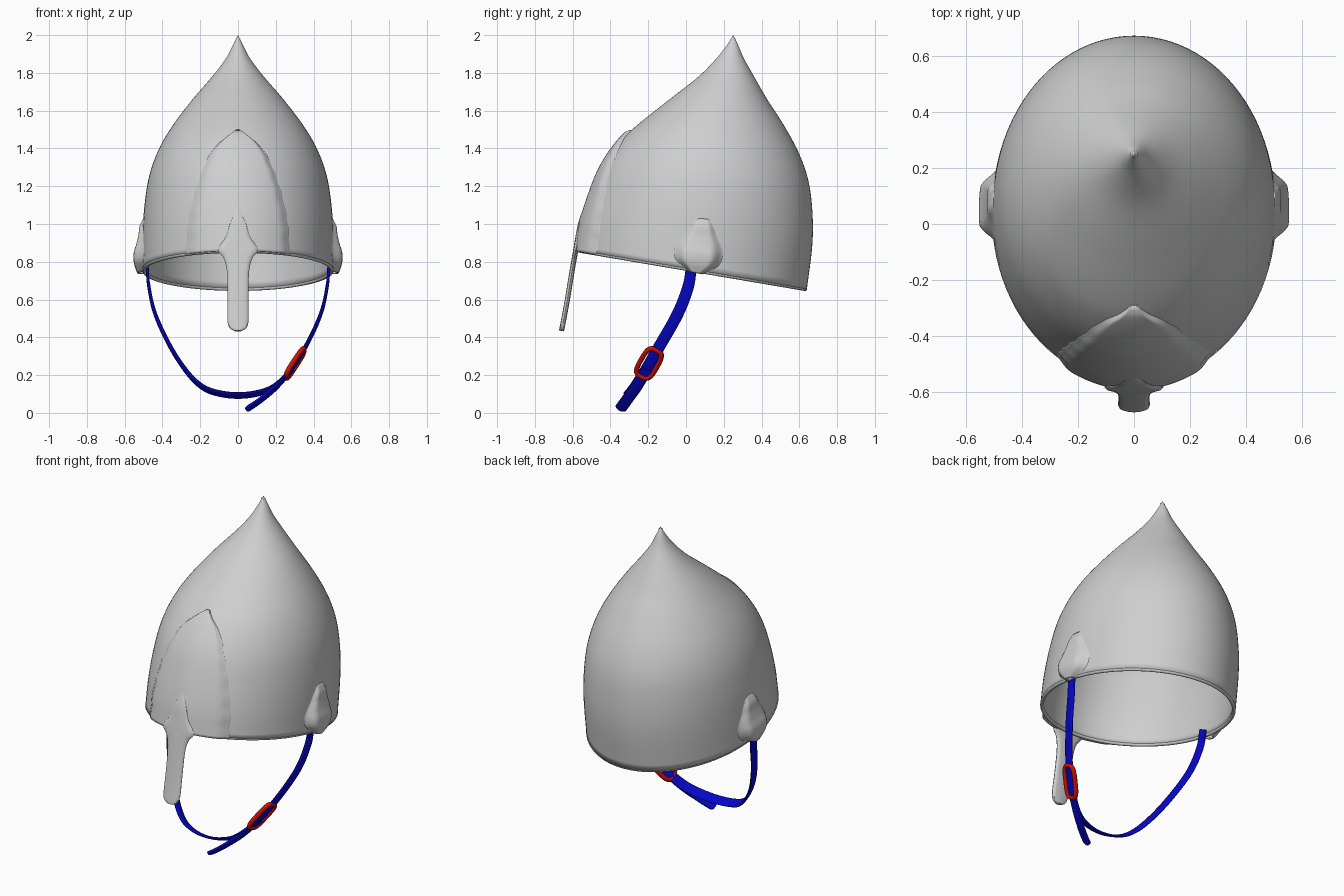
import bpy, bmesh, math
from mathutils import Vector

if "Cube" in bpy.data.objects:
    bpy.data.objects.remove(bpy.data.objects["Cube"])


def material(name, rgb):
    m = bpy.data.materials.new(name)
    m.use_nodes = True
    m.diffuse_color = (*rgb, 1)
    m.node_tree.nodes["Principled BSDF"].inputs["Base Color"].default_value = (*rgb, 1)
    return m


STEEL = material("steel grey", (0.62, 0.62, 0.62))
BLUE = material("strap blue", (0.002, 0.002, 0.6))
RED = material("buckle red", (0.62, 0.005, 0.002))


def spline(keys, t):
    """Smooth curve through equally spaced keys."""
    k = [Vector(p) for p in keys]
    k = [2 * k[0] - k[1]] + k + [2 * k[-1] - k[-2]]
    i = min(max(int(math.floor(t)), 0), len(keys) - 2)
    f = t - i
    a, b, c, d = k[i:i + 4]
    return b + 0.5 * f * (c - a + f * (2 * a - 5 * b + 4 * c - d + f * (3 * (b - c) + d - a)))


def resample(keys, steps):
    n = (len(keys) - 1) * steps
    return [spline(keys, i / steps) for i in range(n + 1)]


def ramp(x):
    x = min(max(x, 0), 1)
    return x * x * (3 - 2 * x)


def grid_object(name, rows, mat, closed=False, caps=False, thickness=0, angle=50):
    """Skin rows of points into a smooth surface."""
    bm = bmesh.new()
    vs = [[bm.verts.new(p) for p in row] for row in rows]
    n = len(rows[0])
    for r, q in zip(vs, vs[1:]):
        for j in range(n if closed else n - 1):
            k = (j + 1) % n
            bm.faces.new((r[j], r[k], q[k], q[j]))
    if caps:
        bm.faces.new(vs[0][::-1])
        bm.faces.new(vs[-1])
    bmesh.ops.remove_doubles(bm, verts=bm.verts, dist=0.0002)
    if caps:
        bmesh.ops.recalc_face_normals(bm, faces=bm.faces)
    me = bpy.data.meshes.new(name)
    bm.to_mesh(me)
    bm.free()
    me.materials.append(mat)
    ob = bpy.data.objects.new(name, me)
    bpy.context.collection.objects.link(ob)
    bpy.ops.object.select_all(action='DESELECT')
    ob.select_set(True)
    bpy.context.view_layer.objects.active = ob
    bpy.ops.object.shade_smooth_by_angle(angle=math.radians(angle))
    if thickness:
        mod = ob.modifiers.new("thickness", 'SOLIDIFY')
        mod.thickness = thickness
        mod.offset = -1


def band(name, path, across, widths, thick, mat):
    """Sweep a flat rounded section along a path."""
    rows = []
    for i, p in enumerate(path):
        tan = path[min(i + 1, len(path) - 1)] - path[max(i - 1, 0)]
        up = tan.cross(across).normalized()
        row = []
        for j in range(12):
            a = math.tau * j / 12
            c, s = math.cos(a), math.sin(a)
            u = math.copysign(abs(c) ** 0.6, c) * widths[i]
            v = math.copysign(abs(s) ** 0.6, s) * thick / 2
            row.append(p + across * u + up * v)
        rows.append(row)
    grid_object(name, rows, mat, closed=True, caps=True)


def ring_tube(name, pts, radius, mat):
    cu = bpy.data.curves.new(name, 'CURVE')
    cu.dimensions = '3D'
    cu.bevel_depth = radius
    cu.bevel_resolution = 2
    sp = cu.splines.new('POLY')
    sp.points.add(len(pts) - 1)
    for q, p in zip(sp.points, pts):
        q.co = (*p, 1)
    sp.use_cyclic_u = True
    cu.materials.append(mat)
    bpy.context.collection.objects.link(bpy.data.objects.new(name, cu))


# Bowl rings: front y, front z, back y, back z, half width
RINGS = [(-.57, .86, .64, .655, .507), (-.545, 1.0, .668, .88, .505),
         (-.50, 1.15, .67, 1.05, .495), (-.445, 1.29, .65, 1.22, .47),
         (-.37, 1.41, .60, 1.37, .422), (-.28, 1.505, .52, 1.52, .352),
         (-.10, 1.65, .43, 1.66, .245), (.06, 1.775, .355, 1.79, .135),
         (.155, 1.87, .305, 1.88, .065), (.215, 1.945, .275, 1.95, .026),
         (.25, 2.0, .25, 2.0, 0)]
TOP = len(RINGS) - 1


def ring(t):
    front = spline([(r[0], r[1], r[4]) for r in RINGS], t)
    back = spline([(r[2], r[3], 0) for r in RINGS], t)
    return front.x, front.y, back.x, back.y, max(front.z, 0)


def bowl(t, a):
    """Point on the bowl; angle is measured from the front towards +x."""
    yf, zf, yb, zb, w = ring(t)
    c = math.cos(a)
    return Vector((w * math.sin(a), (yf + yb) / 2 + (yf - yb) / 2 * c, (zf + zb) / 2 + (zf - zb) / 2 * c))


def raised(t, a, h):
    e = 0.01
    n = (bowl(t, a + e) - bowl(t, a - e)).cross(bowl(t + e, a) - bowl(t - e, a))
    return bowl(t, a) + n.normalized() * h


def plate(name, t0, t1, centre, half, height, nv=48, ns=32):
    """Raised patch that follows the bowl."""
    rows = []
    for i in range(nv + 1):
        v = i / nv
        t = t0 + (t1 - t0) * v
        row = []
        for j in range(ns + 1):
            s = 2 * j / ns - 1
            row.append(raised(t, centre + s * half(v, t), height(v, abs(s))))
        rows.append(row)
    grid_object(name, rows, STEEL, thickness=0.012, angle=80)


# Bowl and rolled rim
SEG = 96
rows = [[bowl(i / 6, math.tau * j / SEG) for j in range(SEG)] for i in range(TOP * 6 + 1)]
grid_object("helmet_bowl", rows, STEEL, closed=True, thickness=0.02)
ring_tube("rim_bead", [raised(0, math.tau * j / SEG, -0.01) for j in range(SEG)], 0.011, STEEL)

# Arched brow plate with a gently wavy, softened edge
BROW = [(.28, 0), (.275, 0), (.245, 0), (.197, 0), (.13, 0), (.012, 0)]


def brow_half(v, t):
    x = spline(BROW, 5 * v).x * (1 + 0.012 * math.sin(v * 45))
    return math.asin(x / ring(t)[4])


def brow_height(v, s):
    return -0.002 + 0.018 * ramp((1 - s) * 4) * ramp((1.03 - v) * 12) + 0.008 * (1 - s) * (1 - v)


plate("brow_plate", -0.04, 4.93, 0, brow_half, brow_height)

# Bell-shaped side lugs where the strap is fixed: half width, lift
LUG = [(.035, .026), (.115, .044), (.135, .046), (.125, .032), (.095, .022), (.07, .018), (.04, 0)]


def lug_half(v, t):
    return spline(LUG, 6 * v).x / 0.6


def lug_height(v, s):
    return -0.003 + (spline(LUG, 6 * v).y + 0.003) * ramp((1 - s) * 1.8)


for side, sign in (("left", 1), ("right", -1)):
    plate(side + "_lug", -0.08, 1.55, sign * (math.pi / 2 + 0.03), lug_half, lug_height, 30, 20)

# Nose guard: y, z, half width
NASAL = [(-.535, 1.07, .012), (-.558, 1.0, .045), (-.572, .93, .066), (-.583, .865, .105),
         (-.592, .815, .074), (-.605, .74, .058), (-.628, .6, .056), (-.648, .49, .056),
         (-.656, .45, .044), (-.659, .434, .018)]
nose = resample(NASAL, 5)
band("nose_guard", [Vector((0, p.x, p.y)) for p in nose], Vector((1, 0, 0)),
     [p.z for p in nose], 0.027, STEEL)

# Chin strap loop, mirrored about the chin
HALF = [(.482, .03, .79), (.472, .012, .67), (.437, -.046, .52), (.355, -.145, .345),
        (.265, -.222, .21), (.185, -.27, .135), (.1, -.295, .103)]
LOOP = HALF + [(0, -.303, .092)] + [(-x, y, z) for x, y, z in reversed(HALF)]
ACROSS = Vector((0, .89, -.45)).normalized()
loop = resample(LOOP, 8)
band("chin_strap", loop, ACROSS, [0.031] * len(loop), 0.016, BLUE)

# Loose strap end
TAIL = [(.29, -.205, .235), (.205, -.262, .14), (.135, -.305, .08), (.08, -.334, .04), (.043, -.35, .018)]
tail = resample(TAIL, 8)
band("strap_tail", tail, ACROSS, [0.031] * (len(tail) - 3) + [0.029, 0.024, 0.012], 0.018, BLUE)

# Buckle: rounded frame around the strap
mid = Vector((.302, -.196, .262))
along = (Vector(HALF[3]) - Vector(HALF[4])).normalized()
frame = []
for i in range(32):
    a = math.tau * i / 32
    c, s = math.cos(a), math.sin(a)
    frame.append(mid + along * math.copysign(abs(c) ** 0.6, c) * 0.093
                 + ACROSS * math.copysign(abs(s) ** 0.6, s) * 0.046)
ring_tube("buckle_frame", frame, 0.014, RED)
